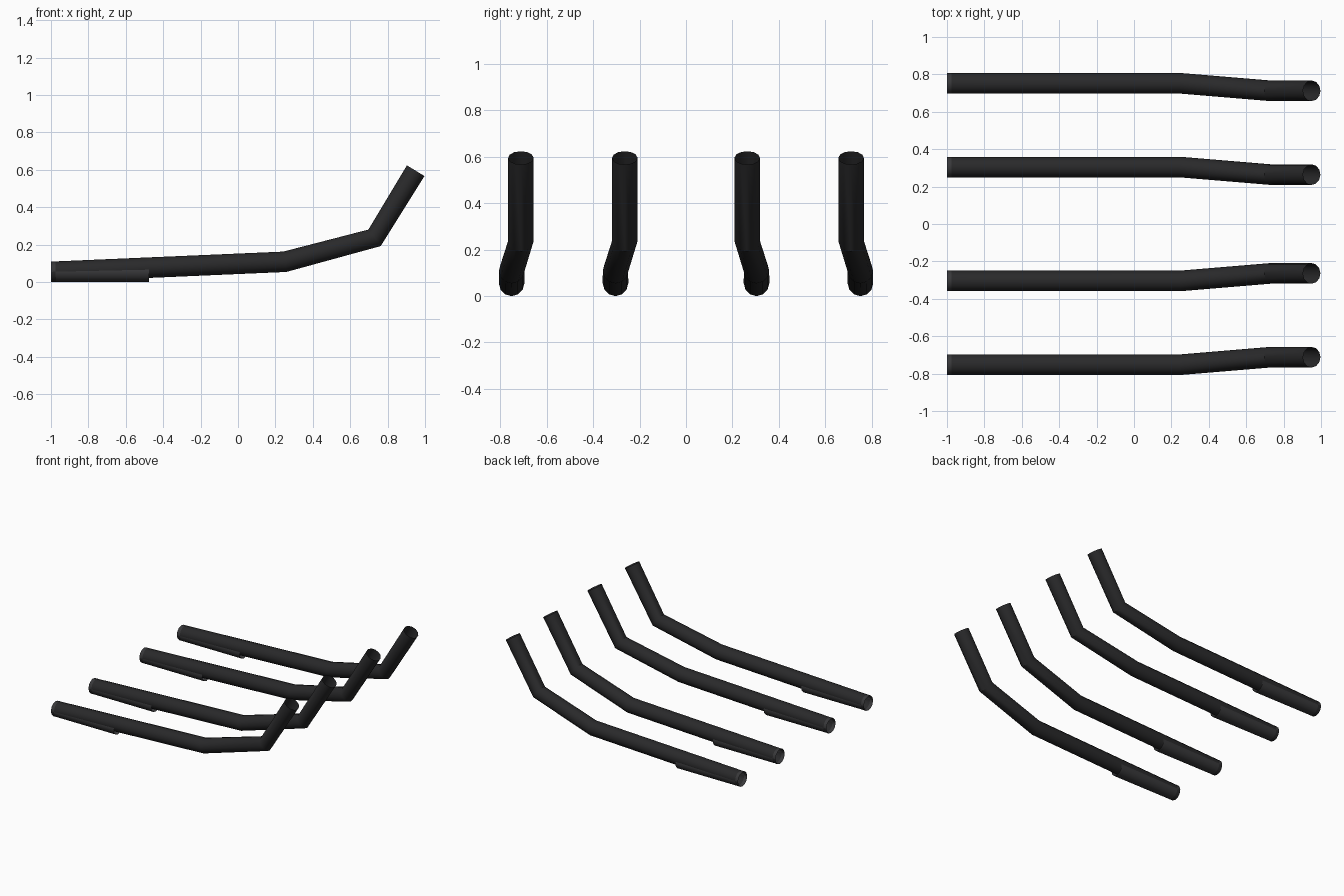
import bpy
from math import radians, pi

if "Cube" in bpy.data.objects:
    bpy.data.objects.remove(bpy.data.objects["Cube"])

R = 0.055


def material(name, c):
    m = bpy.data.materials.new(name)
    m.diffuse_color = (c, c, c * 1.06, 1)
    m.use_nodes = True
    m.node_tree.nodes["Principled BSDF"].inputs["Base Color"].default_value = m.diffuse_color
    return m


pipe_mat = material("dark_pipe", 0.022)
sleeve_mat = material("dark_sleeve", 0.04)


def tube(name, points, mat):
    # open round tube swept along a straight-sided path, 12 sides
    cu = bpy.data.curves.new(name, 'CURVE')
    cu.dimensions = '3D'
    cu.bevel_depth = R
    cu.bevel_resolution = 4
    sp = cu.splines.new('POLY')
    sp.points.add(len(points) - 1)
    for p, co in zip(sp.points, points):
        p.co = (*co, 1)
    cu.materials.append(mat)
    ob = bpy.data.objects.new(name, cu)
    bpy.context.collection.objects.link(ob)
    bpy.ops.object.select_all(action='DESELECT')
    ob.select_set(True)
    bpy.context.view_layer.objects.active = ob
    bpy.ops.object.convert(target='MESH')
    bpy.ops.object.shade_smooth_by_angle(angle=radians(35))
    return bpy.context.object


for label, y in (("outer", 0.752), ("inner", 0.304)):
    for side, s in (("back", 1), ("front", -1)):
        # bent pipe: long run, kick inward, upturned tip
        tube(f"{label}_{side}_pipe",
             [(-0.998, s * y, 0.054), (0.25, s * y, 0.108),
              (0.73, s * (y - 0.04), 0.236), (0.95, s * (y - 0.04), 0.595)],
             pipe_mat)
        # level sleeve around the pipe inlet
        tube(f"{label}_{side}_sleeve",
             [(-1.0, s * y, R), (-0.475, s * y, R)], sleeve_mat)
